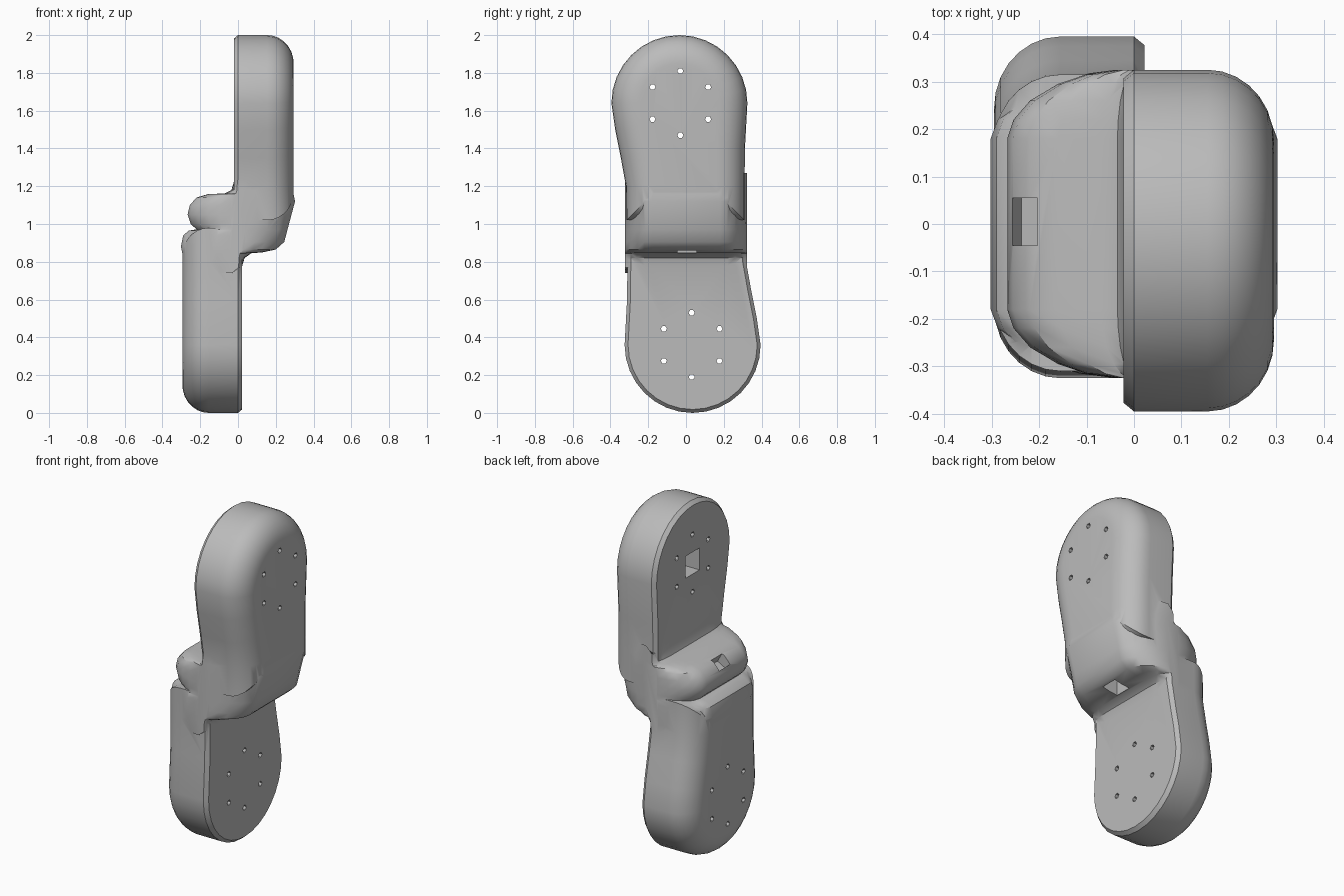
import bpy, bmesh, math
from mathutils import Matrix, Vector

if "Cube" in bpy.data.objects:
    bpy.data.objects.remove(bpy.data.objects["Cube"])

grey = bpy.data.materials.new("plain grey")
grey.use_nodes = True
grey.diffuse_color = (0.5, 0.5, 0.5, 1)
grey.node_tree.nodes["Principled BSDF"].inputs["Base Color"].default_value = (0.5, 0.5, 0.5, 1)


def add_object(name, bm):
    bmesh.ops.recalc_face_normals(bm, faces=bm.faces)
    mesh = bpy.data.meshes.new(name)
    bm.to_mesh(mesh)
    bm.free()
    mesh.materials.append(grey)
    ob = bpy.data.objects.new(name, mesh)
    bpy.context.collection.objects.link(ob)
    return ob


def loft(name, rings):
    bm = bmesh.new()
    loops = [[bm.verts.new(p) for p in ring] for ring in rings]
    for a, b in zip(loops, loops[1:]):
        for i in range(len(a)):
            j = (i + 1) % len(a)
            bm.faces.new((a[i], a[j], b[j], b[i]))
    bm.faces.new(loops[0])
    bm.faces.new(loops[-1])
    return add_object(name, bm)


def inset(outline, d):
    # Move each outline point inward along its averaged normal
    out = []
    for i, p in enumerate(outline):
        before = (p - outline[i - 1]).normalized()
        after = (outline[(i + 1) % len(outline)] - p).normalized()
        t = (before + after).normalized()
        out.append(p + Vector((-t.y, t.x)) * d / max(t.dot(after), 0.5))
    return out


def combine(target, other, operation):
    mod = target.modifiers.new(operation.title(), "BOOLEAN")
    mod.operation, mod.solver, mod.object = operation, "EXACT", other
    bpy.context.view_layer.objects.active = target
    bpy.ops.object.modifier_apply(modifier=mod.name)
    bpy.data.objects.remove(other)


def box(name, centre, size, tilt=0):
    bm = bmesh.new()
    bmesh.ops.create_cube(bm, size=1, matrix=Matrix.Translation(centre)
                          @ Matrix.Rotation(tilt, 4, "Y") @ Matrix.Diagonal((*size, 1)))
    ob = add_object(name, bm)
    ob.hide_render = True
    return ob


# Paddle outline: straight sides with a round, offset head
outline = [Vector(p) for p in ((0.31, 1.02), (0.31, 1.2), (0.312, 1.4))]
for i in range(17):
    a = math.pi * i / 16
    outline.append(Vector((-0.035 + 0.36 * math.cos(a), 1.64 + 0.36 * math.sin(a))))
outline += [Vector(p) for p in ((-0.375, 1.5), (-0.345, 1.35), (-0.318, 1.2), (-0.315, 1.02))]

# Flat inner face with a small chamfer, generously rounded outer edge
levels = [(-0.022, 0.018), (0.0, 0.0)]
for i in range(8):
    a = math.pi / 2 * i / 7
    levels.append((0.155 + 0.14 * math.sin(a), 0.15 * (1 - math.cos(a))))


def paddle(name, sign):
    return loft(name, [[(sign * x, sign * p.x, 1 + sign * (p.y - 1))
                        for p in inset(outline, d)] for x, d in levels])


# Stepped middle block, extruded across and rounded toward both ends
profile = [(0.02, 0.77), (0.035, 0.82), (0.07, 0.845), (0.13, 0.85), (0.2, 0.865),
           (0.245, 0.905), (0.262, 0.97), (0.302, 1.12), (0.29, 1.18), (0.22, 1.27),
           (-0.02, 1.23), (-0.035, 1.18), (-0.07, 1.162), (-0.16, 1.158), (-0.22, 1.14),
           (-0.255, 1.1), (-0.267, 1.05), (-0.25, 1.0), (-0.22, 0.972),
           (-0.26, 0.965), (-0.29, 0.94), (-0.302, 0.88), (-0.29, 0.82), (-0.22, 0.74)]
ends = [(0.18, 1), (0.22, 0.95), (0.26, 0.82), (0.295, 0.6), (0.315, 0.38), (0.324, 0.15)]
spans = [(-y, s) for y, s in reversed(ends)] + ends
body = loft("hinged_paddle_body", [[(x * s, y, z) for x, z in profile] for y, s in spans])
combine(body, paddle("upper_paddle", 1), "UNION")
combine(body, paddle("lower_paddle", -1), "UNION")

# Ring of six through holes in each paddle
for sign in (1, -1):
    for k in range(6):
        a = math.pi / 2 + k * math.pi / 3
        centre = (sign * 0.14, sign * -0.03 + 0.17 * math.cos(a),
                  1 + sign * 0.64 + 0.17 * math.sin(a))
        bm = bmesh.new()
        bmesh.ops.create_cone(bm, cap_ends=True, segments=6, radius1=0.016, radius2=0.016, depth=0.6,
                              matrix=Matrix.Translation(centre) @ Matrix.Rotation(math.pi / 2, 4, "Y"))
        combine(body, add_object("hole_cutter", bm), "DIFFERENCE")

# Square pockets in the upper inner face and in both ledges
combine(body, box("pocket_cutter", (0.04, -0.03, 1.64), (0.2, 0.13, 0.13)), "DIFFERENCE")
combine(body, box("pocket_cutter", (-0.235, 0.005, 1.13), (0.07, 0.1, 0.12), -0.5), "DIFFERENCE")
combine(body, box("pocket_cutter", (0.13, 0.005, 0.87), (0.1, 0.1, 0.14)), "DIFFERENCE")

bpy.ops.object.select_all(action="DESELECT")
body.select_set(True)
bpy.context.view_layer.objects.active = body
bpy.ops.object.shade_smooth_by_angle(angle=math.radians(35))
